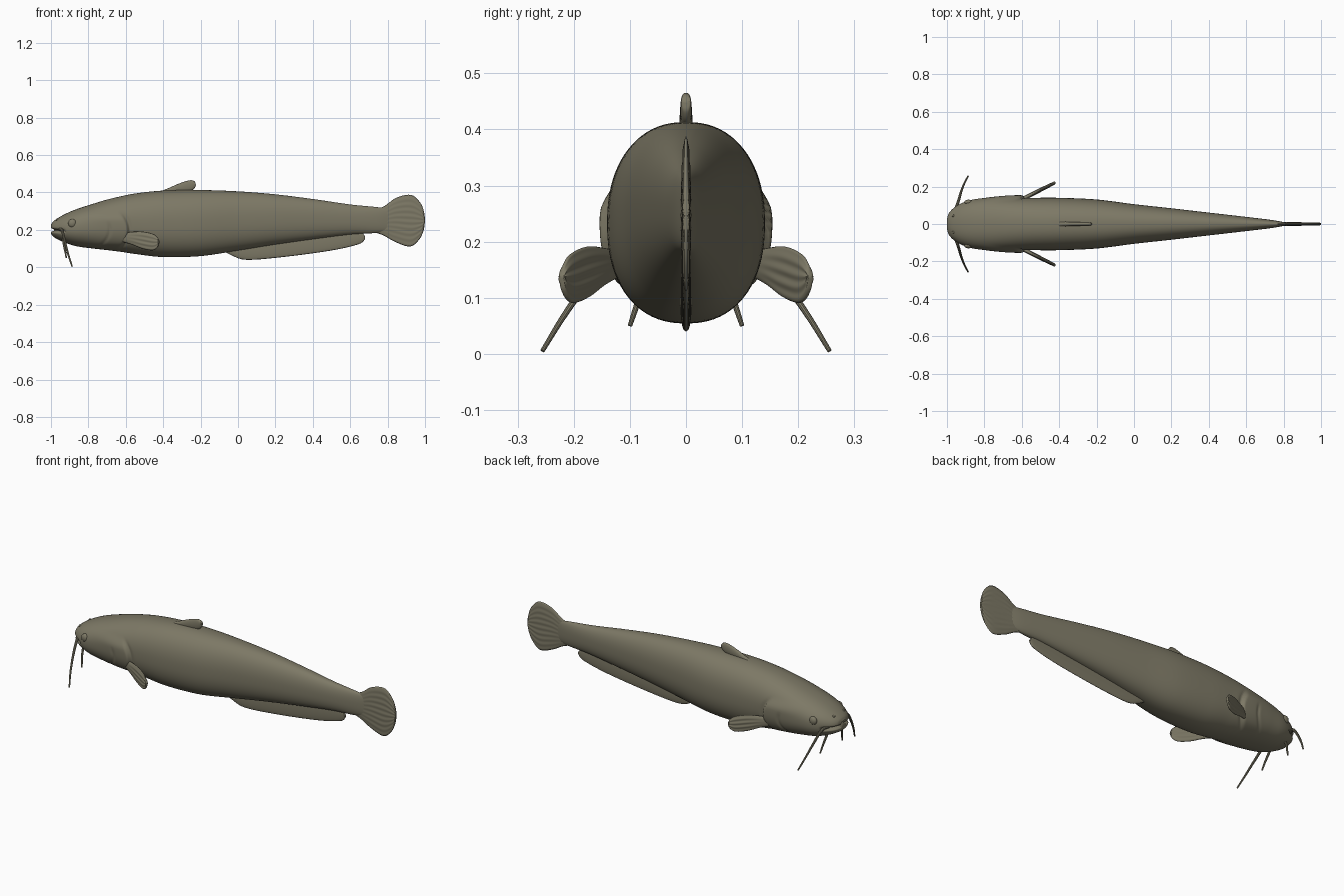
import bpy, bmesh, math
from mathutils import Vector

if "Cube" in bpy.data.objects:
    bpy.data.objects.remove(bpy.data.objects["Cube"])

skin = bpy.data.materials.new("olive_grey_skin")
skin.diffuse_color = (0.205, 0.19, 0.132, 1)
skin.use_nodes = True
skin.node_tree.nodes["Principled BSDF"].inputs["Base Color"].default_value = skin.diffuse_color


def spline(pts, t):
    """Catmull-Rom point at t in 0..1 along a list of tuples."""
    n = len(pts) - 1
    i = min(int(t * n), n - 1)
    f = t * n - i
    p1, p2 = Vector(pts[i]), Vector(pts[i + 1])
    p0 = Vector(pts[i - 1]) if i else p1 * 2 - p2
    p3 = Vector(pts[i + 2]) if i + 2 <= n else p2 * 2 - p1
    return 0.5 * (2 * p1 + (p2 - p0) * f + (2 * p0 - 5 * p1 + 4 * p2 - p3) * f * f
                  + (3 * p1 - p0 - 3 * p2 + p3) * f ** 3)


def finish(name, bm):
    bmesh.ops.remove_doubles(bm, verts=bm.verts, dist=0.00002)
    bmesh.ops.recalc_face_normals(bm, faces=bm.faces)
    me = bpy.data.meshes.new(name)
    bm.to_mesh(me)
    bm.free()
    me.materials.append(skin)
    me.polygons.foreach_set("use_smooth", [True] * len(me.polygons))
    ob = bpy.data.objects.new(name, me)
    bpy.context.collection.objects.link(ob)
    return ob


def bump(v, w):
    return math.exp(-(v / w) ** 2)


def step(a, b, v):
    t = max(0, min(1, (v - a) / (b - a)))
    return t * t * (3 - 2 * t)


# body stations: x, top, bottom, half width
STATIONS = [(-1.0, .228, .182, .028), (-.99, .243, .166, .058), (-.965, .262, .15, .085),
            (-.92, .287, .13, .112), (-.86, .312, .112, .131), (-.78, .338, .101, .14),
            (-.7, .362, .092, .141), (-.62, .381, .082, .14), (-.54, .396, .07, .14),
            (-.4, .41, .055, .14), (-.2, .413, .06, .131), (0, .406, .09, .106),
            (.2, .39, .122, .084), (.4, .365, .15, .061), (.6, .336, .175, .038),
            (.74, .322, .184, .021), (.82, .31, .2, .006)]


def sculpt(x, y, z):
    """Mouth slit, gill cover and cheek fold on the lofted body."""
    side = 1 if y >= 0 else -1
    ay = abs(y)
    # mouth slit
    m = bump(z - .199 + .1 * (x + 1) , .007) * (1 - step(-.95, -.915, x))
    x += .02 * m
    ay -= .012 * m * min(1, ay / .05)
    # gill cover swelling, ending in a sharp rear edge
    edge = -.59 - 5 * (z - .2) ** 2
    band = step(.085, .13, z) * (1 - step(.25, .31, z))
    ay += .014 * band * step(edge - .24, edge - .02, x) * (1 - step(edge - .004, edge + .01, x))
    ay -= .005 * band * bump(x - edge - .012, .01)
    # cheek fold
    fold = -.685 - 7 * (z - .2) ** 2
    ay -= .005 * bump(x - fold, .008) * step(.1, .13, z) * (1 - step(.21, .25, z))
    return x, side * max(ay, 0), z


# body
bm = bmesh.new()
RINGS, SEG = 16 * 12, 80
rows = []
for i in range(RINGS + 1):
    x, top, bot, hw = spline(STATIONS, i / RINGS)
    mid, hh, row = (top + bot) / 2, (top - bot) / 2, []
    for k in range(SEG):
        a = 2 * math.pi * k / SEG
        c, s = math.cos(a), math.sin(a)
        e = 2 / 2.3
        y = hw * math.copysign(abs(c) ** e, c)
        z = mid + hh * math.copysign(abs(s) ** e, s)
        row.append(bm.verts.new(sculpt(x, y, z)))
    rows.append(row)
for r0, r1 in zip(rows, rows[1:]):
    for k in range(SEG):
        j = (k + 1) % SEG
        bm.faces.new((r0[k], r0[j], r1[j], r1[k]))
bm.faces.new(rows[0])
bm.faces.new(rows[-1])
finish("body", bm)


def fin(name, low, high, thick, tip=.5, rays=0, place=lambda a, b, h: (a, h, b)):
    """Lens-section fin between a low and a high edge that meet at the tip."""
    bm = bmesh.new()
    nu, nv = 48, 32
    for side in (-1, 1):
        g = []
        for j in range(nv + 1):
            v = j / nv
            p, q = spline(low, v), spline(high, v)
            row = []
            for i in range(nu + 1):
                u = i / nu
                w = p.lerp(q, u)
                h = thick * (max(0, 4 * u * (1 - u))) ** .4 * (1 - (1 - tip) * v)
                h *= 1 + .14 * math.sin(u * rays * 2 * math.pi) * step(.1, .5, v)
                if j == nv:
                    h = 0
                row.append(bm.verts.new(place(w.x, w.y, side * h)))
            g.append(row)
        for j in range(nv):
            for i in range(nu):
                bm.faces.new((g[j][i], g[j][i + 1], g[j + 1][i + 1], g[j + 1][i]))
    bmesh.ops.remove_doubles(bm, verts=bm.verts, dist=0.00002)
    bmesh.ops.dissolve_degenerate(bm, edges=bm.edges, dist=0.00001)
    return finish(name, bm)


# tail fin
fin("tail_fin",
    [(.68, .2), (.77, .174), (.84, .136), (.92, .111), (.97, .15), (.993, .2), (1, .248)],
    [(.68, .31), (.77, .321), (.845, .371), (.925, .387), (.975, .345), (.995, .295), (1, .248)],
    .011, .45, 9)

# long belly fin
fin("anal_fin",
    [(-.08, .09), (-.03, .062), (.05, .04), (.25, .056), (.5, .09), (.64, .122), (.675, .145), (.68, .165)],
    [(-.08, .12), (-.03, .12), (.05, .13), (.25, .16), (.5, .19), (.62, .195), (.66, .188), (.68, .165)],
    .011, .6)

# back fin
fin("dorsal_fin",
    [(-.43, .395), (-.36, .395), (-.3, .4), (-.25, .41), (-.228, .43), (-.226, .45)],
    [(-.43, .40), (-.37, .424), (-.32, .446), (-.265, .464), (-.238, .463), (-.226, .45)],
    .013, .65)


def tube(name, pts, r0, r1):
    cu = bpy.data.curves.new(name, "CURVE")
    cu.dimensions = "3D"
    cu.bevel_depth = 1
    cu.bevel_resolution = 3
    cu.use_fill_caps = True
    sp = cu.splines.new("POLY")
    n = 20
    sp.points.add(n)
    for i, p in enumerate(sp.points):
        t = i / n
        p.co = (*spline(pts, t), 1)
        p.radius = r0 + (r1 - r0) * t
    cu.materials.append(skin)
    ob = bpy.data.objects.new(name, cu)
    bpy.context.collection.objects.link(ob)
    bpy.context.view_layer.objects.active = ob
    bpy.ops.object.select_all(action="DESELECT")
    ob.select_set(True)
    bpy.ops.object.convert(target="MESH")
    bpy.ops.object.shade_smooth_by_angle()


def ball(name, loc, size):
    bm = bmesh.new()
    bmesh.ops.create_uvsphere(bm, u_segments=24, v_segments=14, radius=1)
    for v in bm.verts:
        v.co = Vector(loc) + Vector(a * b for a, b in zip(v.co, size))
    finish(name, bm)


# paired parts
for s, label in ((-1, "right"), (1, "left")):
    fin("pectoral_fin_" + label,
        [(-.63, .14), (-.57, .122), (-.51, .099), (-.455, .091), (-.428, .11), (-.42, .138)],
        [(-.63, .18), (-.57, .189), (-.51, .191), (-.455, .179), (-.43, .16), (-.42, .138)],
        .011, .5, 4,
        lambda a, b, h: (a - .4 * h, s * (.122 + .5 * (a + .62) + h), b))
    tube("long_barbel_" + label,
         [(-.955, s * .075, .205), (-.94, s * .118, .195), (-.925, s * .17, .135),
          (-.907, s * .218, .067), (-.887, s * .256, .005)], .009, .004)
    tube("chin_barbel_" + label,
         [(-.935, s * .06, .15), (-.93, s * .078, .115), (-.923, s * .09, .08),
          (-.918, s * .1, .05)], .007, .004)
    ball("eye_" + label, (-.885, s * .116, .235), (.023, .014, .023))
    ball("nostril_" + label, (-.967, s * .045, .255), (.007, .007, .006))
